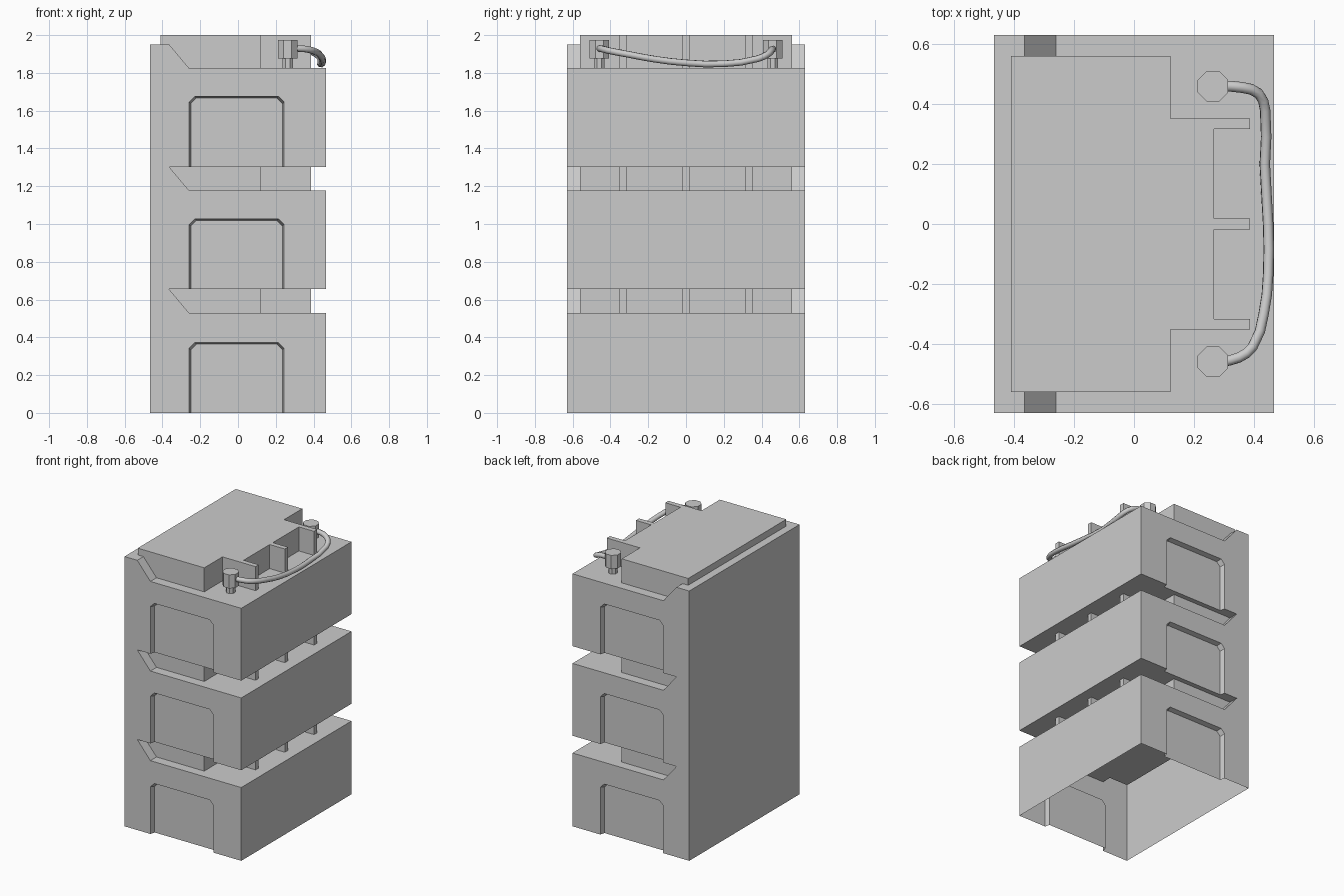
import bpy, bmesh
from math import pi
from mathutils import Matrix, Vector

cube = bpy.data.objects.get("Cube")
if cube:
    bpy.data.objects.remove(cube)

grey = bpy.data.materials.new("plain grey")
grey.use_nodes = True
GREY = (0.6, 0.6, 0.6, 1)
grey.diffuse_color = GREY
grey.node_tree.nodes["Principled BSDF"].inputs["Base Color"].default_value = GREY

PITCH, FLOOR, CEIL = 0.648, 0.53, 0.655
HALF_X, HALF_Y = 0.467, 0.63


def make_object(name, bm):
    bmesh.ops.recalc_face_normals(bm, faces=bm.faces)
    mesh = bpy.data.meshes.new(name)
    bm.to_mesh(mesh)
    bm.free()
    mesh.materials.append(grey)
    obj = bpy.data.objects.new(name, mesh)
    bpy.context.collection.objects.link(obj)
    return obj


def loft(name, start, end):
    """Closed solid between two matching outlines."""
    bm = bmesh.new()
    a = [bm.verts.new(p) for p in start]
    b = [bm.verts.new(p) for p in end]
    bm.faces.new(a)
    bm.faces.new(b)
    for i in range(len(a)):
        j = (i + 1) % len(a)
        bm.faces.new((a[i], a[j], b[j], b[i]))
    return make_object(name, bm)


# Housing: side profile with open slots, extruded across the depth
profile = [(-HALF_X, 0), (HALF_X, 0)]
for i in range(3):
    z = i * PITCH
    profile += [(HALF_X, z + FLOOR), (-0.26, z + FLOOR), (-0.365, z + CEIL)]
    if i < 2:
        profile.append((HALF_X, z + CEIL))
profile.append((-HALF_X, 2 * PITCH + CEIL))
housing = loft("housing", [(x, -HALF_Y, z) for x, z in profile],
               [(x, HALF_Y, z) for x, z in profile])


# Recessed end panels with clipped top corners
def arch(z, grow, y):
    l, r, top, c = -0.25 - grow, 0.235 + grow, z + 0.364 + grow, 0.03
    low = z - 0.05
    return [(l, y, low), (r, y, low), (r, y, top - c), (r - c, y, top),
            (l + c, y, top), (l, y, top - c)]


cutters = []
for i in range(3):
    base = 0 if i == 0 else CEIL + (i - 1) * PITCH
    for side in (-1, 1):
        cutter = loft("panel_cutter", arch(base, 0, side * (HALF_Y - 0.035)),
                      arch(base, 0.01, side * (HALF_Y + 0.005)))
        cutter.hide_render = True
        cutters.append(cutter)
        mod = housing.modifiers.new("panel", 'BOOLEAN')
        mod.operation, mod.solver, mod.object = 'DIFFERENCE', 'EXACT', cutter

# Bake the cuts, then open the underside
bpy.context.view_layer.update()
cut = bpy.data.meshes.new_from_object(
    housing.evaluated_get(bpy.context.evaluated_depsgraph_get()))
housing.modifiers.clear()
housing.data = cut
for cutter in cutters:
    bpy.data.objects.remove(cutter)
bm = bmesh.new()
bm.from_mesh(cut)
under = [f for f in bm.faces if f.calc_center_median().z < 0.001]
bmesh.ops.delete(bm, geom=under, context='FACES')
bm.to_mesh(cut)
bm.free()

# Ribbed inner blocks, one on each shelf
half = [(-0.41, 0.56), (0.122, 0.56), (0.122, 0.352), (0.387, 0.352),
        (0.387, 0.316), (0.266, 0.316), (0.266, 0.018), (0.387, 0.018)]
outline = half + [(x, -y) for x, y in reversed(half)]
for i, name in enumerate(("lower_block", "middle_block", "upper_block")):
    z = FLOOR + i * PITCH
    loft(name, [(x, y, z) for x, y in outline],
         [(x, y, z + 2 - FLOOR - 2 * PITCH) for x, y in outline])


# Octagonal terminals on the top shelf
def octagon(name, y, radius, z0, z1):
    bm = bmesh.new()
    bmesh.ops.create_cone(
        bm, cap_ends=True, segments=8, radius1=radius, radius2=radius, depth=z1 - z0,
        matrix=Matrix.Translation((0.263, y, (z0 + z1) / 2)) @ Matrix.Rotation(pi / 8, 4, 'Z'))
    make_object(name, bm)


for side, label in ((-1, "front"), (1, "rear")):
    octagon(label + "_terminal_stem", side * 0.459, 0.031, FLOOR + 2 * PITCH, 1.88)
    octagon(label + "_terminal_cap", side * 0.459, 0.055, 1.875, 1.973)

# Sagging cable between the terminals
path = [(0.29, 0.46, 1.925), (0.36, 0.455, 1.923), (0.415, 0.435, 1.9),
        (0.437, 0.38, 1.875), (0.436, 0.2, 1.848), (0.447, 0, 1.853),
        (0.447, -0.17, 1.873), (0.432, -0.3, 1.897), (0.395, -0.41, 1.918),
        (0.35, -0.445, 1.927), (0.29, -0.46, 1.93)]
curve = bpy.data.curves.new("cable", 'CURVE')
curve.dimensions = '3D'
curve.bevel_depth = 0.018
curve.bevel_resolution = 2
curve.use_fill_caps = True
curve.resolution_u = 2
spline = curve.splines.new('BEZIER')
spline.bezier_points.add(len(path) - 1)
for point, co in zip(spline.bezier_points, path):
    point.co = Vector(co)
    point.handle_left_type = point.handle_right_type = 'AUTO'
curve.materials.append(grey)
cable = bpy.data.objects.new("cable", curve)
bpy.context.collection.objects.link(cable)
